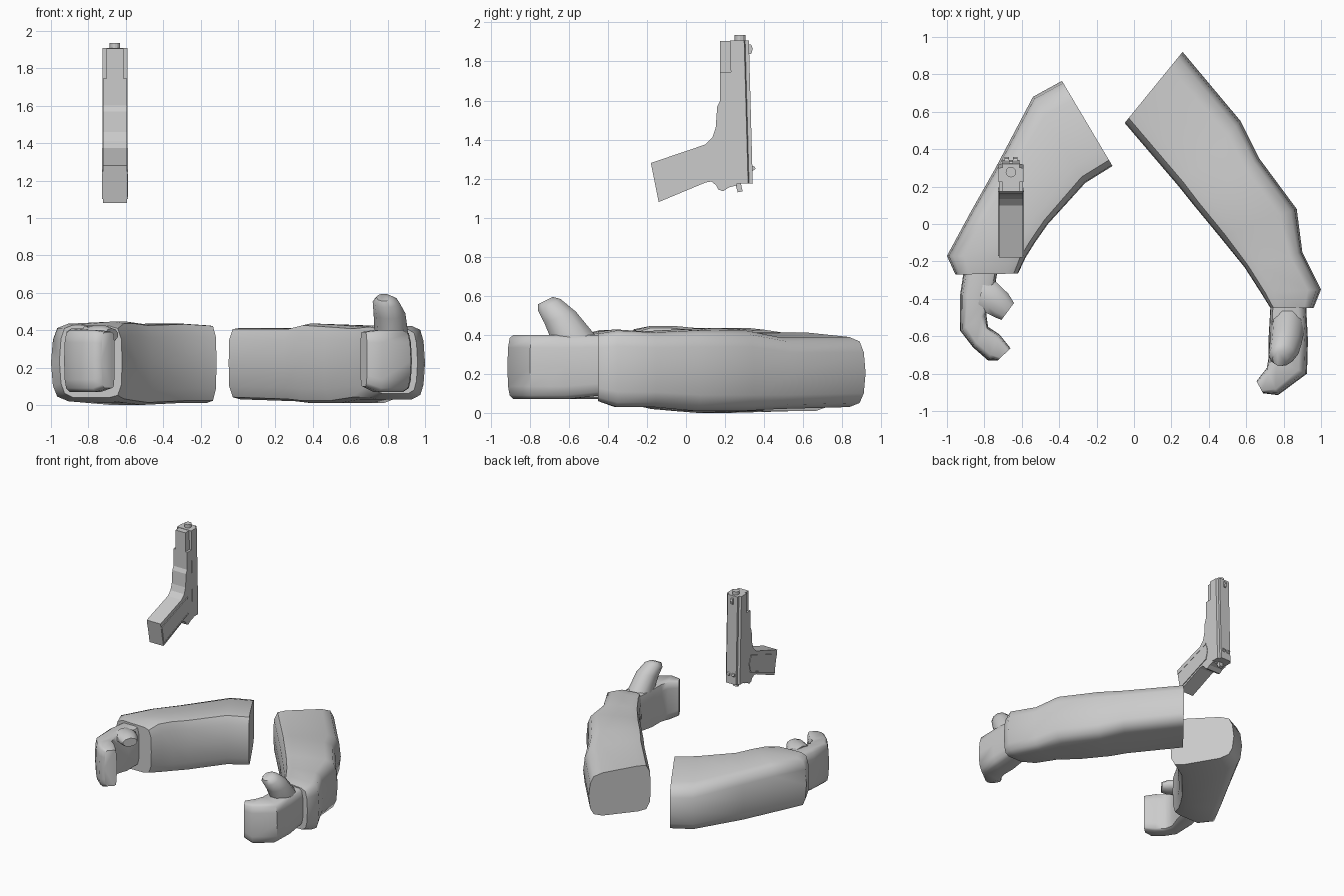
import bpy, bmesh, math
from mathutils import Vector

grey = bpy.data.materials.new("light_grey")
grey.diffuse_color = (0.6, 0.6, 0.6, 1)


def loft(name, rings, smooth=None):
    """Skin a list of equal-length point rings and cap both ends."""
    bm = bmesh.new()
    loops = [[bm.verts.new(p) for p in ring] for ring in rings]
    n = len(loops[0])
    for a, b in zip(loops, loops[1:]):
        for i in range(n):
            j = (i + 1) % n
            bm.faces.new((a[i], a[j], b[j], b[i]))
    bm.faces.new(loops[0])
    bm.faces.new(loops[-1])
    bmesh.ops.recalc_face_normals(bm, faces=bm.faces)
    mesh = bpy.data.meshes.new(name)
    bm.to_mesh(mesh)
    bm.free()
    mesh.materials.append(grey)
    obj = bpy.data.objects.new(name, mesh)
    bpy.context.collection.objects.link(obj)
    if smooth:
        bpy.ops.object.select_all(action='DESELECT')
        obj.select_set(True)
        bpy.context.view_layer.objects.active = obj
        bpy.ops.object.shade_smooth_by_angle(angle=math.radians(smooth))
    return obj


# Rounded-box section: (inner to outer, bottom to top)
SECTION = [(0, .5), (.01, .82), (.07, .97), (.2, 1), (.78, 1), (.92, .95),
           (.975, .8), (1, .5), (.975, .2), (.92, .06), (.78, 0), (.2, 0),
           (.07, .03), (.01, .18)]


def limb(name, stations):
    """Stations: inner xy, outer xy, bottom z, inner top z, outer top z."""
    rings = []
    for ix, iy, ox, oy, lo, top_in, top_out in stations:
        ring = []
        for t, h in SECTION:
            top = top_in + (top_out - top_in) * t
            ring.append((ix + (ox - ix) * t, iy + (oy - iy) * t, lo + (top - lo) * h))
        rings.append(ring)
    return loft(name, rings, 50)


def thumb(name, spans, half):
    """Spans: the two edge points of each ring; half: half-thickness vectors."""
    rings = []
    for (a, b), u in zip(spans, half):
        a, b, u = Vector(a), Vector(b), Vector(u)
        c, v = (a + b) / 2, (b - a) / 2
        rings.append([c + u * math.cos(k * math.pi / 5) + v * math.sin(k * math.pi / 5)
                      for k in range(10)])
    return loft(name, rings, 50)


def slab(name, profile, half, cx=-.658):
    """Extrude a y-z profile sideways."""
    return loft(name, [[(cx + s * half, y, z) for y, z in profile] for s in (-1, 1)])


# Sleeves
limb("right_sleeve", [
    (-.05, .54, .26, .92, .03, .42, .38),
    (.24, .20, .57, .55, .02, .42, .38),
    (.32, .10, .67, .35, .01, .44, .42),
    (.46, -.07, .87, .08, .01, .43, .42),
    (.59, -.23, .90, -.15, .03, .42, .41),
    (.68, -.37, 1.0, -.35, .03, .43, .42),
    (.73, -.45, .96, -.45, .06, .42, .40)])
limb("left_sleeve", [
    (-.115, .31, -.385, .765, .01, .44, .37),
    (-.26, .22, -.54, .68, .01, .45, .38),
    (-.46, 0, -.74, .30, 0, .44, .41),
    (-.53, -.10, -.87, .07, .01, .45, .43),
    (-.58, -.18, -1.0, -.17, .02, .45, .43),
    (-.62, -.265, -.955, -.27, .04, .42, .43)])

# Hands with curled fingers
limb("right_hand", [
    (.73, -.43, .92, -.43, .09, .40, .40),
    (.72, -.60, .93, -.62, .07, .40, .40),
    (.72, -.71, .925, -.80, .07, .40, .40),
    (.71, -.77, .77, -.915, .07, .40, .40),
    (.655, -.84, .69, -.905, .10, .39, .39)])
limb("left_hand", [
    (-.73, -.25, -.91, -.25, .09, .41, .41),
    (-.75, -.38, -.93, -.38, .07, .41, .41),
    (-.79, -.48, -.93, -.57, .07, .40, .40),
    (-.78, -.55, -.86, -.66, .07, .40, .40),
    (-.72, -.59, -.78, -.73, .07, .40, .40),
    (-.66, -.665, -.73, -.73, .09, .39, .39)])

# Thumbs: one raised, one lying across the fist
thumb("right_thumb",
      [((.82, -.69, .36), (.82, -.46, .40)),
       ((.81, -.73, .46), (.81, -.56, .52)),
       ((.79, -.76, .52), (.79, -.64, .585)),
       ((.78, -.76, .555), (.78, -.68, .595))],
      [(.09, 0, 0), (.085, 0, 0), (.07, 0, 0), (.04, 0, 0)])
thumb("left_thumb",
      [((-.80, -.29, .37), (-.84, -.46, .37)),
       ((-.73, -.31, .375), (-.79, -.48, .375)),
       ((-.67, -.37, .375), (-.75, -.50, .375)),
       ((-.64, -.42, .375), (-.71, -.515, .375))],
      [(0, 0, .05), (0, 0, .05), (0, 0, .05), (0, 0, .035)])

# Pistol, muzzle pointing up
slab("pistol_frame", [
    (.26, 1.745), (.175, 1.745), (.175, 1.6), (.16, 1.57), (.152, 1.46),
    (.135, 1.41), (.10, 1.375), (-.18, 1.28), (-.14, 1.08), (.10, 1.18),
    (.13, 1.185), (.155, 1.165), (.165, 1.145), (.19, 1.135), (.22, 1.155),
    (.26, 1.165)], .064)
slab("recoil_housing", [(.175, 1.74), (.225, 1.74), (.26, 1.80), (.26, 1.905),
                        (.175, 1.905)], .046)


# Slide with chamfered back, leaning slightly
def slide_ring(z, dy):
    half = [(.066, .225), (.066, .298), (.046, .303), (.046, .322)]
    pts = half + [(-x, y) for x, y in reversed(half)]
    return [(-.658 + x, y + dy, z) for x, y in pts]


loft("slide", [slide_ring(1.175, .02), slide_ring(1.908, 0)])

# Barrel tip
loft("barrel", [[(-.658 + .028 * math.cos(k * math.pi / 6),
                  .277 + .028 * math.sin(k * math.pi / 6), z) for k in range(12)]
                for z in (1.85, 1.935)])

# Grip panels with a raised rib along each long edge
slab("grip_panels", [(-.165, 1.245), (.165, 1.365), (.185, 1.34), (.195, 1.30),
                     (.185, 1.25), (.165, 1.22), (-.14, 1.11)], .068)
for nm, y0, z0, y1, z1 in (("upper_grip_rib", -.17, 1.248, .175, 1.372),
                           ("lower_grip_rib", -.14, 1.112, .18, 1.238)):
    slab(nm, [(y0, z0), (y1, z1), (y1, z1 - .012), (y0, z0 - .012)], .070)

# Sights and hammer
slab("front_sight", [(.315, 1.89), (.335, 1.885), (.342, 1.865), (.335, 1.84),
                     (.315, 1.835)], .010)
for s in (-1, 1):
    slab("rear_sight", [(.33, 1.27), (.35, 1.262), (.357, 1.25), (.335, 1.235)],
         .012, -.658 + s * .022)
slab("hammer", [(.25, 1.18), (.265, 1.13), (.29, 1.135), (.28, 1.18)], .018)
